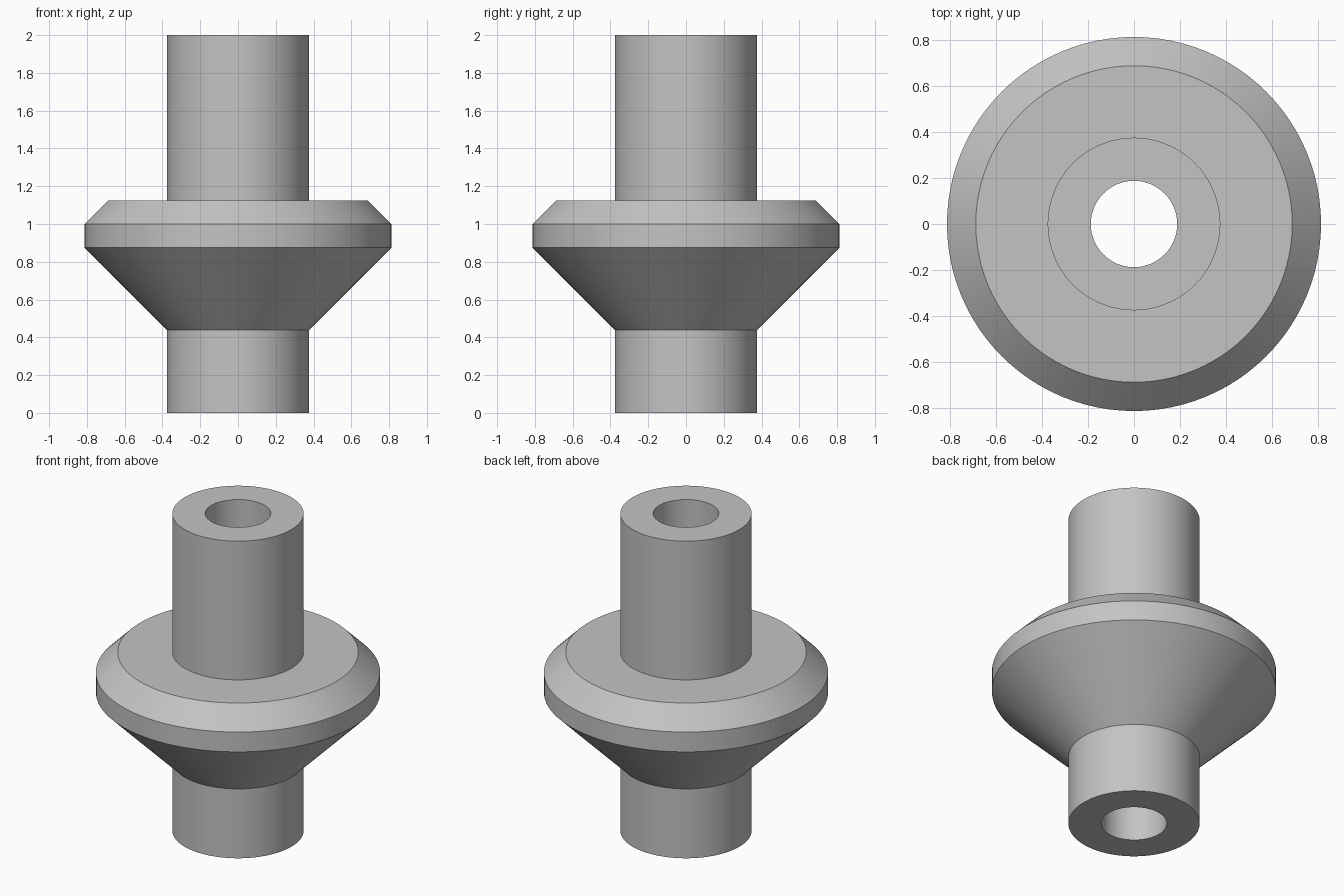
import bpy, bmesh, math
from mathutils import Matrix, Vector

cube = bpy.data.objects.get("Cube")
if cube:
    bpy.data.objects.remove(cube, do_unlink=True)

SEGMENTS = 96
BORE, SHAFT, RIM, SHOULDER = 0.1875, 0.375, 0.8125, 0.6875

# Plain grey finish
grey = bpy.data.materials.new("plain_grey")
grey.use_nodes = True
colour = (0.55, 0.55, 0.55, 1)
grey.diffuse_color = colour
grey.node_tree.nodes["Principled BSDF"].inputs["Base Color"].default_value = colour

# Closed half-section (radius, height): bore, lower shaft, cone, rim, chamfer, upper shaft
profile = [(BORE, 0), (SHAFT, 0), (SHAFT, 0.4375), (RIM, 0.875), (RIM, 1),
           (SHOULDER, 1.125), (SHAFT, 1.125), (SHAFT, 2), (BORE, 2)]


def lathe(name, section, material):
    """Revolve a closed section around the z axis."""
    bm = bmesh.new()
    rings = []
    for i in range(SEGMENTS):
        turn = Matrix.Rotation(math.tau * i / SEGMENTS, 3, "Z")
        rings.append([bm.verts.new(turn @ Vector((r, 0, z))) for r, z in section])
    for i, ring in enumerate(rings):
        after = rings[(i + 1) % SEGMENTS]
        for j in range(len(section)):
            k = (j + 1) % len(section)
            bm.faces.new((ring[j], after[j], after[k], ring[k]))
    bmesh.ops.recalc_face_normals(bm, faces=bm.faces)
    mesh = bpy.data.meshes.new(name)
    bm.to_mesh(mesh)
    bm.free()
    mesh.materials.append(material)
    obj = bpy.data.objects.new(name, mesh)
    bpy.context.collection.objects.link(obj)
    return obj


# Flanged hollow shaft
body = lathe("flanged_sleeve", profile, grey)
bpy.ops.object.select_all(action="DESELECT")
body.select_set(True)
bpy.context.view_layer.objects.active = body
bpy.ops.object.shade_smooth_by_angle(angle=math.radians(30))
